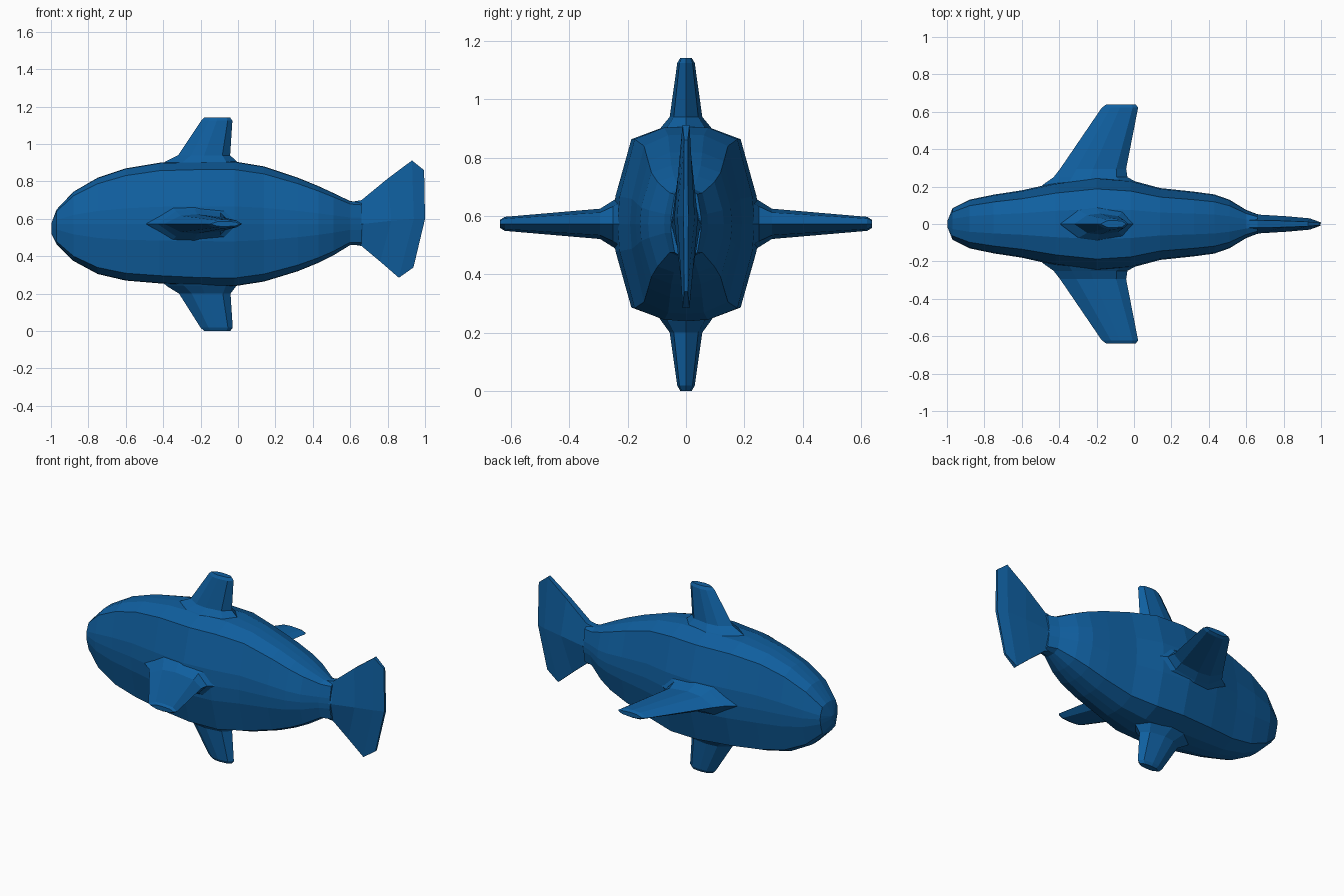
import bpy, bmesh, math

if "Cube" in bpy.data.objects:
    bpy.data.objects.remove(bpy.data.objects["Cube"], do_unlink=True)

blue = bpy.data.materials.new("ocean blue")
blue.use_nodes = True
COLOUR = (0.005, 0.115, 0.35, 1)
blue.diffuse_color = COLOUR
blue.node_tree.nodes["Principled BSDF"].inputs["Base Color"].default_value = COLOUR

MID = 0.573  # height of the body's centre line


def loft(name, rings):
    """Skin a list of equal-length vertex rings and cap both ends."""
    bm = bmesh.new()
    rows = [[bm.verts.new(p) for p in ring] for ring in rings]
    n = len(rows[0])
    for a, b in zip(rows, rows[1:]):
        for i in range(n):
            j = (i + 1) % n
            bm.faces.new((a[i], a[j], b[j], b[i]))
    bm.faces.new(rows[0][::-1])
    bm.faces.new(rows[-1])
    bmesh.ops.remove_doubles(bm, verts=bm.verts, dist=0.0005)
    bmesh.ops.recalc_face_normals(bm, faces=bm.faces)
    mesh = bpy.data.meshes.new(name)
    bm.to_mesh(mesh)
    bm.free()
    mesh.materials.append(blue)
    ob = bpy.data.objects.new(name, mesh)
    bpy.context.collection.objects.link(ob)
    return ob


# Quarter cross-section: (fraction of half width, fraction of half height)
QUARTER = [(0, 1), (0.32, 0.99), (0.75, 0.87), (0.97, 0.28), (1, 0)]


def body_ring(x, top, bottom, w):
    half = [(u, v) for u, v in QUARTER] + [(u, -v) for u, v in QUARTER[-2::-1]]
    full = half + [(-u, v) for u, v in half[-2:0:-1]]
    return [(x, u * w, MID + v * ((top - MID) if v > 0 else (MID - bottom)))
            for u, v in full]


# Body: x, top, bottom, half width
body_stations = [
    (-0.998, 0.575, 0.52, 0.015), (-0.97, 0.65, 0.465, 0.085),
    (-0.88, 0.745, 0.375, 0.13), (-0.75, 0.82, 0.305, 0.157),
    (-0.60, 0.87, 0.27, 0.180), (-0.42, 0.90, 0.255, 0.220),
    (-0.20, 0.907, 0.243, 0.250), (-0.02, 0.907, 0.24, 0.235),
    (0.14, 0.88, 0.265, 0.192), (0.32, 0.82, 0.32, 0.173),
    (0.43, 0.775, 0.365, 0.158), (0.51, 0.738, 0.405, 0.130),
    (0.60, 0.695, 0.46, 0.075), (0.66, 0.69, 0.46, 0.052)]
loft("body", [body_ring(*s) for s in body_stations])


# Tail: fanned blade, thick along the centre line and thin at the rim
def tail_ring(top, mid, bottom, w, edge):
    (xt, zt), (xm, zm), (xb, zb) = top, mid, bottom
    return [(xt, edge, zt), (xm, w, zm), (xb, edge, zb),
            (xb, -edge, zb), (xm, -w, zm), (xt, -edge, zt)]


loft("tail_fin", [
    tail_ring((0.60, 0.69), (0.60, 0.573), (0.60, 0.465), 0.07, 0.02),
    tail_ring((0.66, 0.70), (0.67, 0.573), (0.66, 0.455), 0.05, 0.02),
    tail_ring((0.80, 0.815), (0.82, 0.59), (0.76, 0.372), 0.041, 0.017),
    tail_ring((0.93, 0.912), (0.94, 0.60), (0.86, 0.285), 0.03, 0.012),
    tail_ring((0.995, 0.86), (1.0, 0.60), (0.938, 0.34), 0.008, 0.006)])


# Fins: sections are (distance out, leading x, trailing x, half thickness)
def fin(name, sections, place):
    rings = []
    for d, x0, x1, t in sections:
        outline = [(0, 0), (0.25, 0.85), (0.5, 1), (0.85, 0.75), (1, 0),
                   (0.85, -0.75), (0.5, -1), (0.25, -0.85)]
        rings.append([place(x0 + f * (x1 - x0), s * t, d) for f, s in outline])
    return loft(name, rings)


fin("dorsal_fin", [
    (0.84, -0.46, 0.03, 0.13), (0.905, -0.39, -0.005, 0.085),
    (0.94, -0.32, -0.042, 0.056), (1.125, -0.197, -0.03, 0.03),
    (1.142, -0.18, -0.042, 0.02)], lambda x, t, d: (x, t, d))

fin("ventral_fin", [
    (-0.31, -0.46, 0.03, 0.13), (-0.24, -0.38, -0.01, 0.085),
    (-0.20, -0.315, -0.04, 0.056), (-0.018, -0.2, -0.028, 0.03),
    (0.0, -0.18, -0.042, 0.02)], lambda x, t, d: (x, t, -d))

for side, s in (("left", -1), ("right", 1)):
    fin(side + "_side_fin", [
        (0.16, -0.54, 0.10, 0.14), (0.215, -0.48, 0.03, 0.105),
        (0.25, -0.43, -0.035, 0.08), (0.295, -0.395, -0.042, 0.052),
        (0.622, -0.172, 0.022, 0.024), (0.638, -0.15, 0.01, 0.014)],
        lambda x, t, d: (x, s * d, MID + t))
